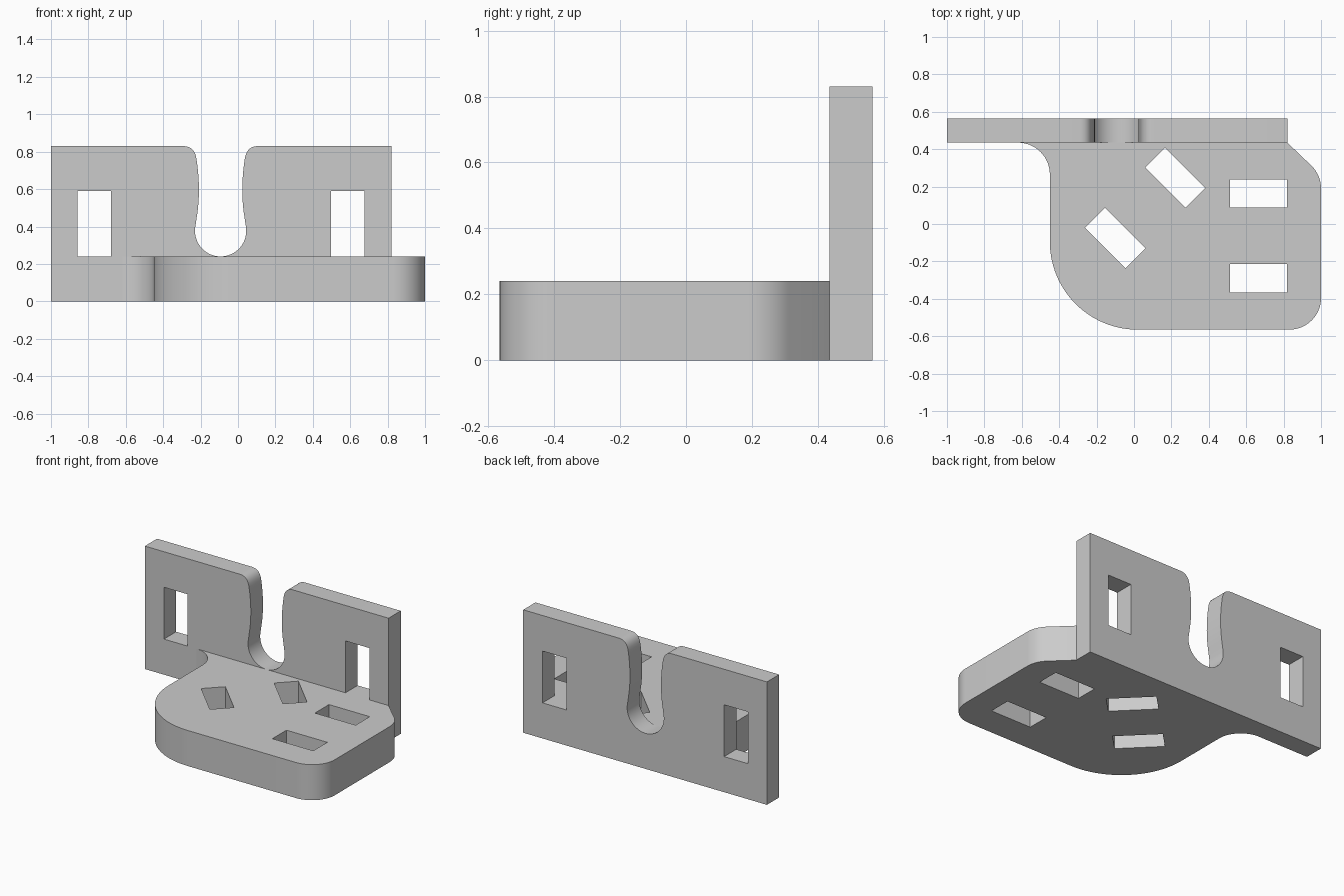
import bpy
import bmesh
from math import sin, cos, radians, pi
from mathutils import Matrix, Vector

cube = bpy.data.objects.get("Cube")
if cube:
    bpy.data.objects.remove(cube, do_unlink=True)

grey = bpy.data.materials.new("light grey")
grey.use_nodes = True
GREY = (0.6, 0.6, 0.6, 1)
grey.diffuse_color = GREY
grey.node_tree.nodes["Principled BSDF"].inputs["Base Color"].default_value = GREY


def arc(cx, cy, r, start, end, steps=16):
    """Points along a circular arc, angles in degrees."""
    angles = [radians(start + (end - start) * i / steps) for i in range(steps + 1)]
    return [(cx + r * cos(a), cy + r * sin(a)) for a in angles]


def bend(a, b, c, steps=12):
    """Points along a quadratic curve from a to c, pulled towards b."""
    a, b, c = Vector(a), Vector(b), Vector(c)
    ts = [i / steps for i in range(steps + 1)]
    return [tuple(a * (1 - t) ** 2 + b * 2 * t * (1 - t) + c * t * t) for t in ts]


def rect(cx, cy, w, h, turn=0):
    """Corners of a rectangle, turned about its centre."""
    rot = Matrix.Rotation(radians(turn), 2)
    corners = [(-1, -1), (1, -1), (1, 1), (-1, 1)]
    return [tuple(Vector((cx, cy)) + rot @ Vector((sx * w / 2, sy * h / 2)))
            for sx, sy in corners]


def slab(name, outline, holes, depth, matrix):
    """Fill an outline with holes, extrude it and place it."""
    bm = bmesh.new()
    for loop in [outline] + holes:
        verts = [bm.verts.new((x, y, 0)) for x, y in loop]
        for i, v in enumerate(verts):
            bm.edges.new((v, verts[i - 1]))
    bmesh.ops.triangle_fill(bm, use_beauty=True, edges=bm.edges[:], normal=(0, 0, 1))
    top = bmesh.ops.extrude_face_region(bm, geom=bm.faces[:])["geom"]
    bmesh.ops.translate(bm, vec=(0, 0, depth),
                        verts=[g for g in top if isinstance(g, bmesh.types.BMVert)])
    bmesh.ops.recalc_face_normals(bm, faces=bm.faces[:])
    bm.transform(matrix)
    mesh = bpy.data.meshes.new(name)
    bm.to_mesh(mesh)
    bm.free()
    mesh.materials.append(grey)
    obj = bpy.data.objects.new(name, mesh)
    bpy.context.collection.objects.link(obj)
    bpy.ops.object.select_all(action='DESELECT')
    bpy.context.view_layer.objects.active = obj
    obj.select_set(True)
    bpy.ops.object.shade_smooth_by_angle(angle=radians(30))
    return obj


FRONT, BACK, BASE_H, TOP = 0.435, 0.565, 0.24, 0.83

# Base plate: flared left corner, large front-left round, chamfered right corner
base_outline = (arc(-0.62, FRONT - 0.17, 0.17, 90, 0)
                + arc(0.02, -0.095, 0.47, 180, 270, 28)
                + arc(0.83, -0.395, 0.17, -90, 0)
                + arc(0.83, 0.19, 0.17, 0, 45, 8)
                + [(0.82, FRONT)])
base_holes = [rect(0.665, 0.163, 0.305, 0.15),
              rect(0.665, -0.29, 0.305, 0.15),
              rect(0.22, 0.247, 0.305, 0.15, -45),
              rect(-0.1, -0.075, 0.305, 0.15, -45)]
slab("base_plate", base_outline, base_holes, BASE_H, Matrix())

# Back plate: upright panel with a waisted slot, mirrored about its axis
SLOT_X = -0.093
half_slot = (arc(0, BASE_H + 0.137, 0.137, -90, 8, 20)
             + bend((0.133, 0.42), (0.101, 0.58), (0.129, 0.76))[1:]
             + bend((0.129, 0.76), (0.138, TOP), (0.2, TOP), 8)[1:])
right_side = [(SLOT_X + x, z) for x, z in half_slot]
left_side = [(SLOT_X - x, z) for x, z in half_slot[:0:-1]]
back_outline = ([(-1, 0), (-1, TOP)] + left_side + right_side
                + [(0.82, TOP), (0.82, 0)])
back_holes = [rect(x, 0.415, 0.178, 0.35) for x in (-0.769, 0.587)]
upright = Matrix.Translation((0, BACK, 0)) @ Matrix.Rotation(pi / 2, 4, 'X')
slab("back_plate", back_outline, back_holes, BACK - FRONT, upright)
